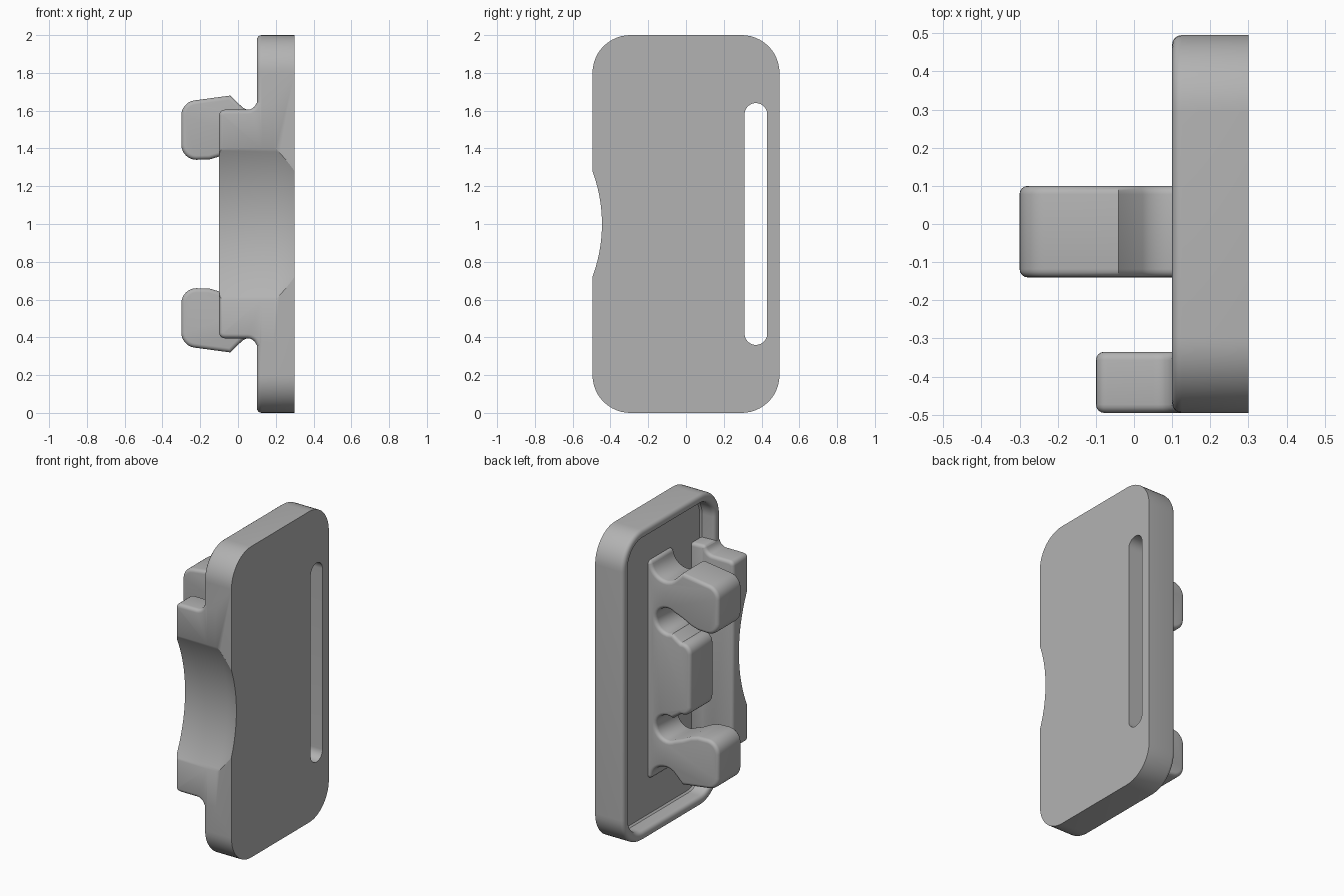
import bpy, bmesh
from math import sin, cos, pi, radians

cube = bpy.data.objects.get("Cube")
if cube:
    bpy.data.objects.remove(cube, do_unlink=True)

grey = bpy.data.materials.new("plain grey")
grey.use_nodes = True
COLOUR = (0.45, 0.45, 0.45, 1)
grey.diffuse_color = COLOUR
grey.node_tree.nodes["Principled BSDF"].inputs["Base Color"].default_value = COLOUR


def arc(u, v, r, start, end, n=8):
    """Points on an arc, angles in degrees."""
    angles = [radians(start + (end - start) * i / n) for i in range(n + 1)]
    return [(u + r * cos(a), v + r * sin(a)) for a in angles]


def loft(name, rings):
    """Skin a row of equal rings and cap both ends."""
    bm = bmesh.new()
    rows = [[bm.verts.new(p) for p in ring] for ring in rings]
    for a, b in zip(rows, rows[1:]):
        for i in range(len(a)):
            j = (i + 1) % len(a)
            bm.faces.new((a[i], a[j], b[j], b[i]))
    bm.faces.new(rows[0])
    bm.faces.new(rows[-1])
    bmesh.ops.recalc_face_normals(bm, faces=bm.faces)
    mesh = bpy.data.meshes.new(name)
    bm.to_mesh(mesh)
    bm.free()
    mesh.materials.append(grey)
    obj = bpy.data.objects.new(name, mesh)
    bpy.context.collection.objects.link(obj)
    return obj


def extrude_y(name, profile, y0, y1):
    return loft(name, [[(x, y, z) for x, z in profile] for y in (y0, y1)])


def rounded_rect(x, half_y, half_z, r, y=0):
    """Rounded rectangle standing in the plane at x."""
    pts = []
    for k, (sy, sz) in enumerate([(1, 1), (-1, 1), (-1, -1), (1, -1)]):
        pts += arc(y + sy * (half_y - r), 1 + sz * (half_z - r), r, 90 * k, 90 * k + 90, 12)
    return [(x, u, v) for u, v in pts]


def select(obj):
    bpy.ops.object.select_all(action='DESELECT')
    obj.select_set(True)
    bpy.context.view_layer.objects.active = obj


def apply_bevel(obj, width, angle):
    mod = obj.modifiers.new("round", 'BEVEL')
    mod.width, mod.segments = width, 4
    mod.limit_method, mod.angle_limit = 'ANGLE', radians(angle)
    mod.use_clamp_overlap = False
    select(obj)
    bpy.ops.object.modifier_apply(modifier=mod.name)


def combine(obj, other, operation):
    """Apply a boolean and discard the second object."""
    other.hide_render = True
    mod = obj.modifiers.new("combine", 'BOOLEAN')
    mod.object, mod.operation, mod.solver = other, operation, 'EXACT'
    select(obj)
    bpy.ops.object.modifier_apply(modifier=mod.name)
    bpy.data.objects.remove(other, do_unlink=True)


# Plate with a raised, rounded rim around a shallow pocket
HALF_Y, RIM, R = 0.495, 0.06, 0.025
section = [(0, 0.3)]
section += [(R - R * cos(a), 0.1 + R - R * sin(a)) for a in (pi / 8 * i for i in range(5))]
section += [(RIM - R + R * sin(a), 0.1 + R - R * cos(a)) for a in (pi / 8 * i for i in range(5))]
section += [(RIM, 0.19), (RIM + 0.01, 0.2)]
plate = loft("plate", [rounded_rect(x, HALF_Y - i, 1 - i, 0.2 - i) for i, x in section])

# Front grip wall, flared where it meets the rim
upper = [(0.21, 0.65)] + arc(0.05, 0.655, 0.05, 0, -90, 6) + arc(-0.07, 0.575, 0.03, 90, 180, 4)
profile = [(x, 1 + h) for x, h in upper] + [(x, 1 - h) for x, h in reversed(upper)]
wall = extrude_y("grip_wall", profile, -HALF_Y, -0.335)
apply_bevel(wall, 0.022, 60)
combine(plate, wall, 'UNION')

# Thumb notch, narrowing towards the outer face
notch = loft("notch_cutter", [
    [(x, y, z) for y, z in arc(-1.245, 1, r, 0, 360, 256)[:-1]]
    for x, r in [(-0.3, 0.85), (0.2, 0.85), (0.32, 0.79)]])
combine(plate, notch, 'DIFFERENCE')

# Long strap slot
slot = loft("slot_cutter", [rounded_rect(x, 0.06, 0.64, 0.0599, 0.37) for x in (0.15, 0.4)])
combine(plate, slot, 'DIFFERENCE')

# Clip: two hooks and a central stop, mirrored about mid height
half = [(0.22, 0.70)]
half += arc(0.08, 0.70, 0.1, 0, -125, 12)
half += [(-0.04, 0.68)]
half += arc(-0.22, 0.575, 0.08, 100, 180)
half += arc(-0.22, 0.42, 0.08, 180, 270)
half += [(-0.15, 0.342), (-0.1, 0.357), (-0.04, 0.388)]
half += arc(0.065, 0.345, 0.08, 125, -115, 18)
half += [(-0.005, 0.245)]
half += arc(-0.04, 0.17, 0.06, 80, 180)
profile = [(x, 1 + h) for x, h in half] + [(x, 1 - h) for x, h in reversed(half)]
clip = extrude_y("clip_hooks", profile, -0.14, 0.10)
apply_bevel(clip, 0.022, 65)

for obj in (plate, clip):
    select(obj)
    bpy.ops.object.shade_smooth_by_angle(angle=radians(32))
